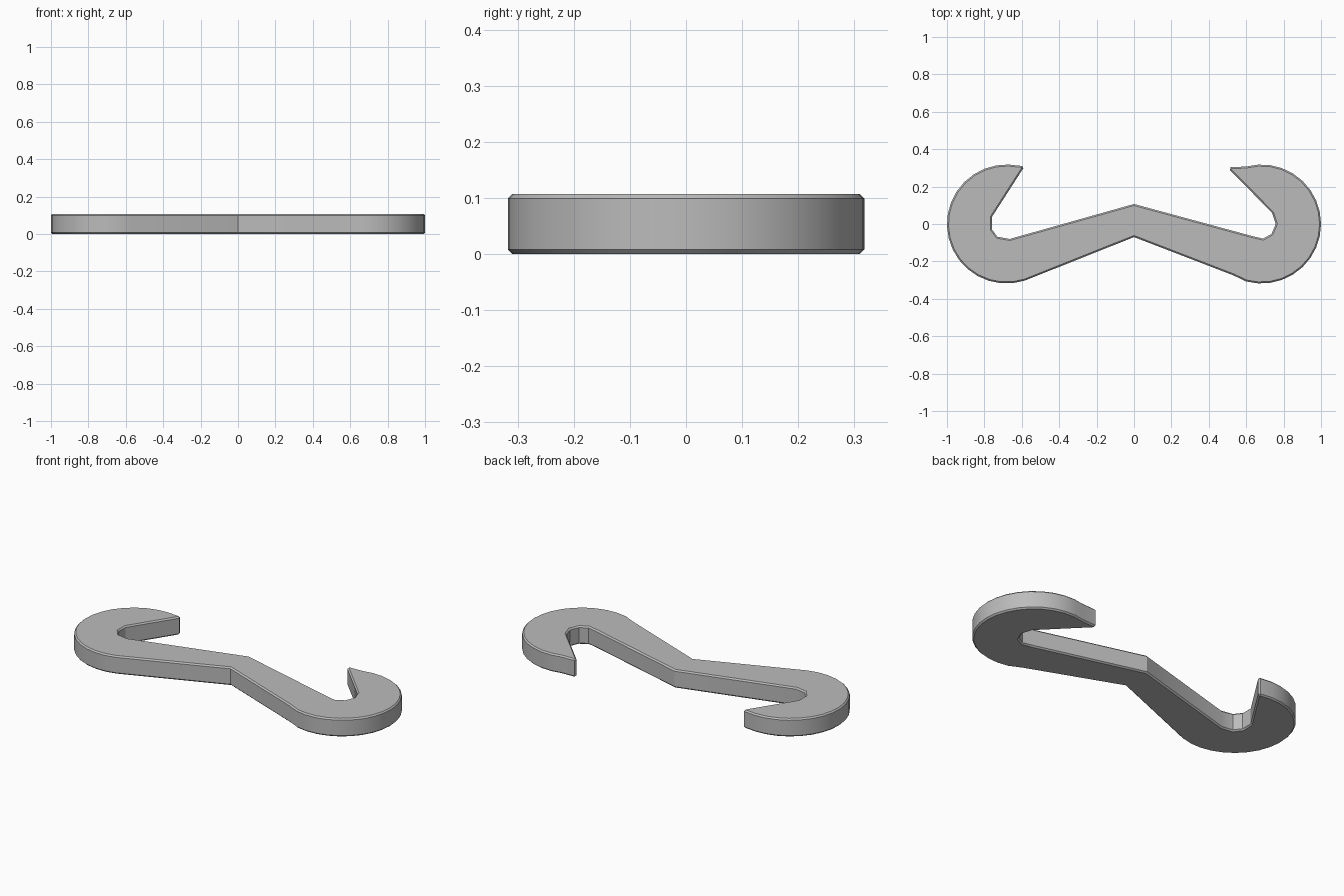
import bpy
import bmesh
from math import cos, sin, radians

if "Cube" in bpy.data.objects:
    bpy.data.objects.remove(bpy.data.objects["Cube"])

HEIGHT = 0.107
RADIUS = 0.318
HOOK_X = 0.682


def arc(cx, start, end, steps):
    """Points along the outside of a hook, angles in degrees."""
    angles = [radians(start + (end - start) * i / steps) for i in range(steps + 1)]
    return [(cx + RADIUS * cos(a), RADIUS * sin(a)) for a in angles]


# Outline, counter-clockwise from the middle of the lower edge
outline = [(0, -0.07), (0.53, -0.274)]
outline += arc(HOOK_X, -105, 105, 18)                      # left hook, outer edge
outline += [(0.517, 0.304), (0.513, 0.288),                # left hook tip
            (0.738, 0.06), (0.758, 0), (0.735, -0.053), (0.69, -0.078), (0.63, -0.064)]
outline += [(0, 0.107)]                                    # middle of the upper edge
outline += [(-0.665, -0.08), (-0.73, -0.068), (-0.76, -0.028), (-0.76, 0.037),
            (-0.592, 0.298), (-0.597, 0.31)]               # right hook throat and tip
outline += arc(-HOOK_X, 88, 288, 17)                       # right hook, outer edge

# Extrude the outline into a flat bar
bm = bmesh.new()
base = bm.faces.new([bm.verts.new((x, y, 0)) for x, y in outline])
top = bmesh.ops.extrude_face_region(bm, geom=[base], use_keep_orig=True)
bmesh.ops.translate(bm, vec=(0, 0, HEIGHT),
                    verts=[v for v in top["geom"] if isinstance(v, bmesh.types.BMVert)])
bmesh.ops.recalc_face_normals(bm, faces=bm.faces)

# Small chamfer around the top and bottom rims
rims = [e for e in bm.edges if abs(e.verts[0].co.z - e.verts[1].co.z) < 0.001]
bmesh.ops.bevel(bm, geom=rims, offset=0.008, segments=1, profile=0.5, affect='EDGES')

mesh = bpy.data.meshes.new("double_hook")
bm.to_mesh(mesh)
bm.free()
hook = bpy.data.objects.new("double_hook", mesh)
bpy.context.collection.objects.link(hook)

# Plain grey metal
grey = bpy.data.materials.new("grey_metal")
grey.use_nodes = True
grey.diffuse_color = (0.5, 0.5, 0.5, 1)
grey.node_tree.nodes["Principled BSDF"].inputs["Base Color"].default_value = (0.5, 0.5, 0.5, 1)
mesh.materials.append(grey)

bpy.ops.object.select_all(action='DESELECT')
hook.select_set(True)
bpy.context.view_layer.objects.active = hook
bpy.ops.object.shade_smooth_by_angle(angle=radians(30))
